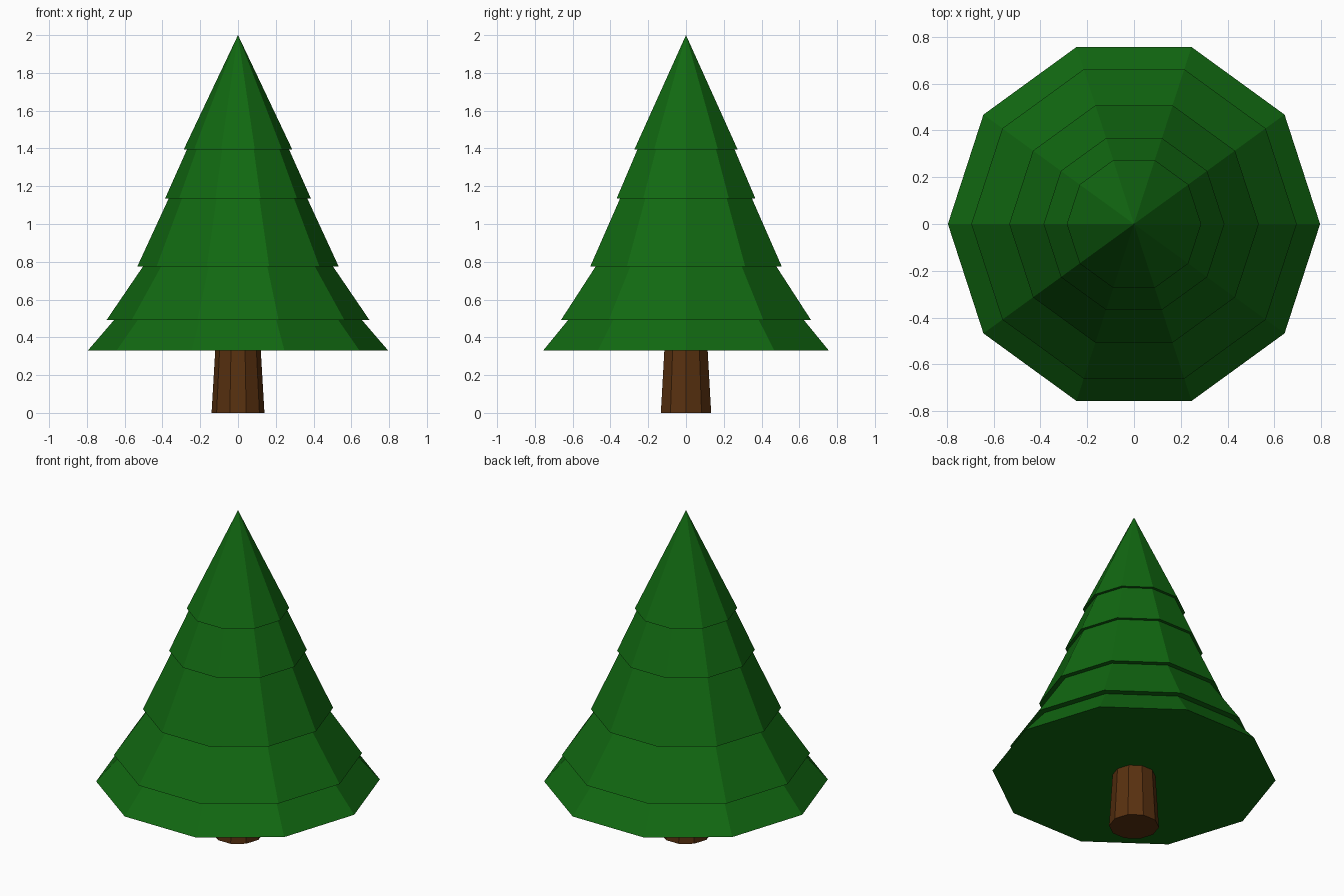
import bpy
import bmesh
from math import cos, sin, tau

SIDES = 10

cube = bpy.data.objects.get("Cube")
if cube:
    bpy.data.objects.remove(cube, do_unlink=True)


def make_material(name, rgb):
    mat = bpy.data.materials.new(name)
    mat.use_nodes = True
    colour = (*rgb, 1)
    mat.diffuse_color = colour
    mat.node_tree.nodes["Principled BSDF"].inputs["Base Color"].default_value = colour
    return mat


def lathe(name, profile, material):
    """Turn (radius, height) points into a closed, faceted solid; radius 0 is a tip."""
    bm = bmesh.new()
    rings = []
    for r, z in profile:
        count = SIDES if r else 1
        rings.append([bm.verts.new((r * cos(tau * i / SIDES), r * sin(tau * i / SIDES), z))
                      for i in range(count)])
    for low, high in zip(rings, rings[1:]):
        for i in range(SIDES):
            j = (i + 1) % SIDES
            if len(high) == 1:
                bm.faces.new((low[i], low[j], high[0]))
            else:
                bm.faces.new((low[i], low[j], high[j], high[i]))
    # Close the open ends
    bm.faces.new(rings[0][::-1])
    if len(rings[-1]) > 1:
        bm.faces.new(rings[-1])
    bmesh.ops.recalc_face_normals(bm, faces=bm.faces)
    mesh = bpy.data.meshes.new(name)
    bm.to_mesh(mesh)
    bm.free()
    mesh.materials.append(material)
    obj = bpy.data.objects.new(name, mesh)
    bpy.context.collection.objects.link(obj)
    return obj


green = make_material("needle green", (0.0056, 0.14, 0.0056))
brown = make_material("bark brown", (0.098, 0.03, 0.005))

# Tapered trunk
lathe("trunk", [(0.14, 0), (0.12, 0.34)], brown)

# Stacked branch tiers: bottom radius, top radius, bottom height
tiers = [(0.795, 0.655, 0.33), (0.695, 0.503, 0.493), (0.533, 0.367, 0.775),
         (0.386, 0.27, 1.135), (0.287, 0, 1.395)]
tops = [tier[2] for tier in tiers[1:]] + [2]
outline = []
for (bottom, top, z), z_top in zip(tiers, tops):
    outline += [(bottom, z), (top, z_top)]
lathe("foliage", outline, green)
